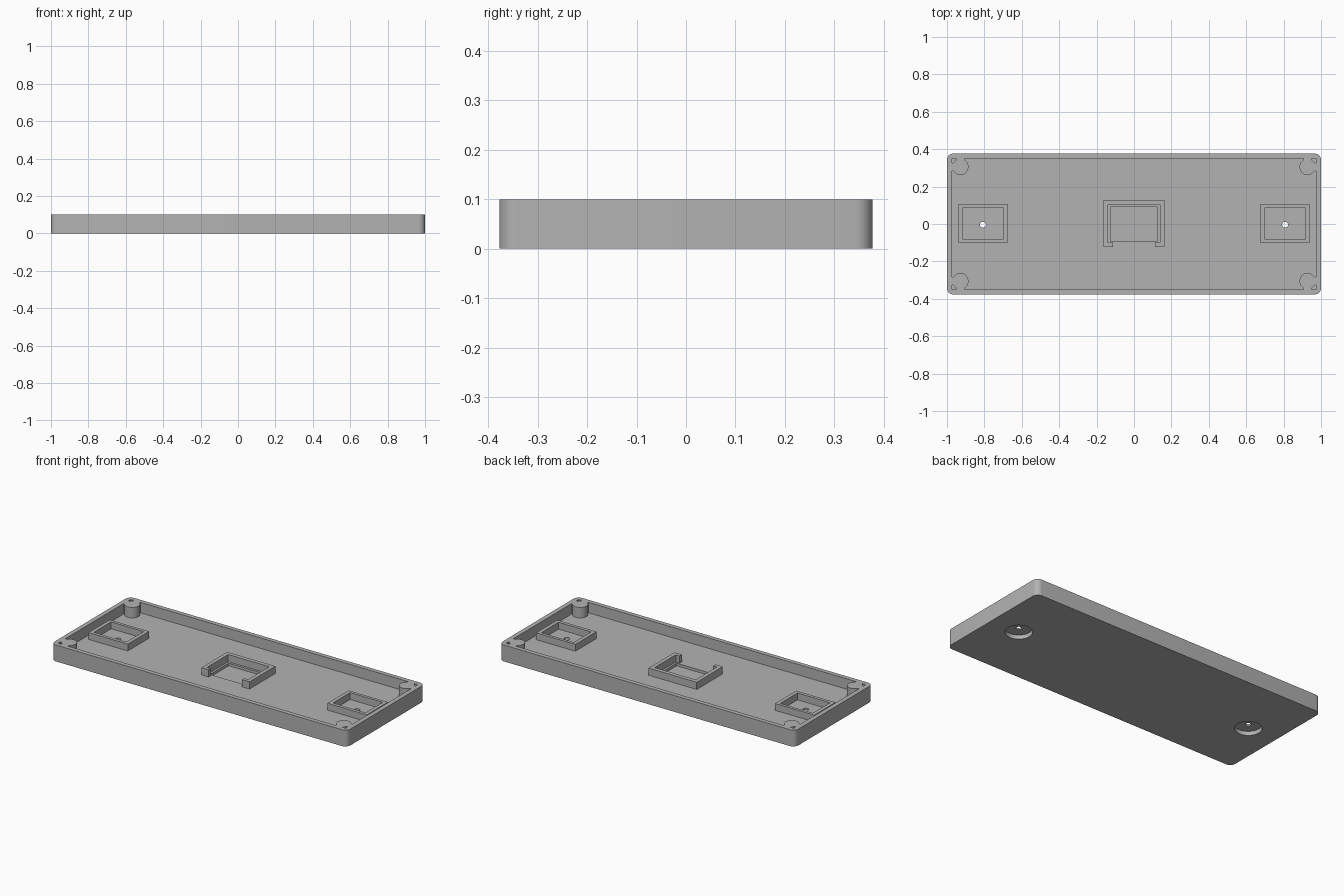
import bpy, bmesh, math

old = bpy.data.objects.get("Cube")
if old:
    bpy.data.objects.remove(old, do_unlink=True)

grey = bpy.data.materials.new("plain grey")
grey.use_nodes = True
colour = (0.45, 0.45, 0.45, 1)
grey.diffuse_color = colour
grey.node_tree.nodes["Principled BSDF"].inputs["Base Color"].default_value = colour

TOP, FLOOR = 0.1, 0.036
HALF_X, HALF_Y = 1.0, 0.377
INNER_X, INNER_Y = 0.972, 0.35


def prism(name, outline, z0, z1):
    """Extrude a counter-clockwise outline from z0 to z1."""
    bm = bmesh.new()
    base = bm.faces.new([bm.verts.new((x, y, z0)) for x, y in outline])
    up = bmesh.ops.extrude_face_region(bm, geom=[base])["geom"]
    for v in up:
        if isinstance(v, bmesh.types.BMVert):
            v.co.z = z1
    bmesh.ops.recalc_face_normals(bm, faces=bm.faces)
    mesh = bpy.data.meshes.new(name)
    bm.to_mesh(mesh)
    bm.free()
    mesh.materials.append(grey)
    ob = bpy.data.objects.new(name, mesh)
    bpy.context.collection.objects.link(ob)
    return ob


def rect(x0, x1, y0, y1):
    return [(x0, y0), (x1, y0), (x1, y1), (x0, y1)]


def circle(cx, cy, r, n=40):
    return [(cx + r * math.cos(math.tau * i / n), cy + r * math.sin(math.tau * i / n))
            for i in range(n)]


def rounded(hx, hy, r, n=8):
    pts = []
    for k, (sx, sy) in enumerate([(1, 1), (-1, 1), (-1, -1), (1, -1)]):
        for i in range(n + 1):
            a = (k + i / n) * math.pi / 2
            pts.append((sx * (hx - r) + r * math.cos(a), sy * (hy - r) + r * math.sin(a)))
    return pts


def combine(ob, other, operation):
    """Apply a boolean and discard the second solid."""
    other.hide_render = True
    mod = ob.modifiers.new("cut", 'BOOLEAN')
    mod.operation, mod.solver, mod.object = operation, 'EXACT', other
    select(ob)
    bpy.ops.object.modifier_apply(modifier=mod.name)
    bpy.data.objects.remove(other, do_unlink=True)


def select(ob):
    bpy.ops.object.select_all(action='DESELECT')
    ob.select_set(True)
    bpy.context.view_layer.objects.active = ob


def smooth(ob):
    select(ob)
    bpy.ops.object.shade_smooth_by_angle(angle=math.radians(30))


# Tray shell with its cavity and the shallow centre recess
tray = prism("tray", rounded(HALF_X, HALF_Y, 0.035), 0, TOP)
combine(tray, prism("cavity", rect(-INNER_X, INNER_X, -INNER_Y, INNER_Y), FLOOR, 0.2), 'DIFFERENCE')
combine(tray, prism("recess", rect(-0.126, 0.126, -0.09, 0.09), 0.02, 0.06), 'DIFFERENCE')

for side, word in ((1, "left"), (-1, "right")):
    cx = side * 0.808
    # Counterbore underneath and pin hole through the floor
    combine(tray, prism("counterbore", circle(cx, -0.004, 0.075), -0.05, 0.025), 'DIFFERENCE')
    combine(tray, prism("pin_hole", circle(cx, -0.004, 0.016, 24), -0.05, 0.09), 'DIFFERENCE')

    # Rectangular socket around the hole
    socket = prism(word + "_socket", rect(cx - 0.133, cx + 0.133, -0.1, 0.104), FLOOR, 0.078)
    combine(socket, prism("opening", rect(cx - 0.11, cx + 0.11, -0.08, 0.086), 0, 0.2), 'DIFFERENCE')

    # Corner posts tied to both walls by short webs
    for end, place in ((-1, "front"), (1, "back")):
        px, py = side * 0.928, end * 0.305
        post = prism(f"{place}_{word}_post", circle(px, py, 0.043), FLOOR, TOP)
        xs = sorted((px, side * INNER_X))
        ys = sorted((py, end * INNER_Y))
        combine(post, prism("web", rect(*xs, py - 0.022, py + 0.022), FLOOR, TOP), 'UNION')
        combine(post, prism("web", rect(px - 0.022, px + 0.022, *ys), FLOOR, TOP), 'UNION')
        smooth(post)

smooth(tray)

# Centre bracket, open to the front with two short lips
half = [(0.113, -0.122), (0.163, -0.122), (0.163, 0.129)]
inner = [(0.139, 0.104), (0.139, -0.1), (0.113, -0.1)]
outline = half + [(-x, y) for x, y in reversed(half)]
outline += [(-x, y) for x, y in reversed(inner)] + inner
prism("centre_bracket", outline, FLOOR, 0.08)
